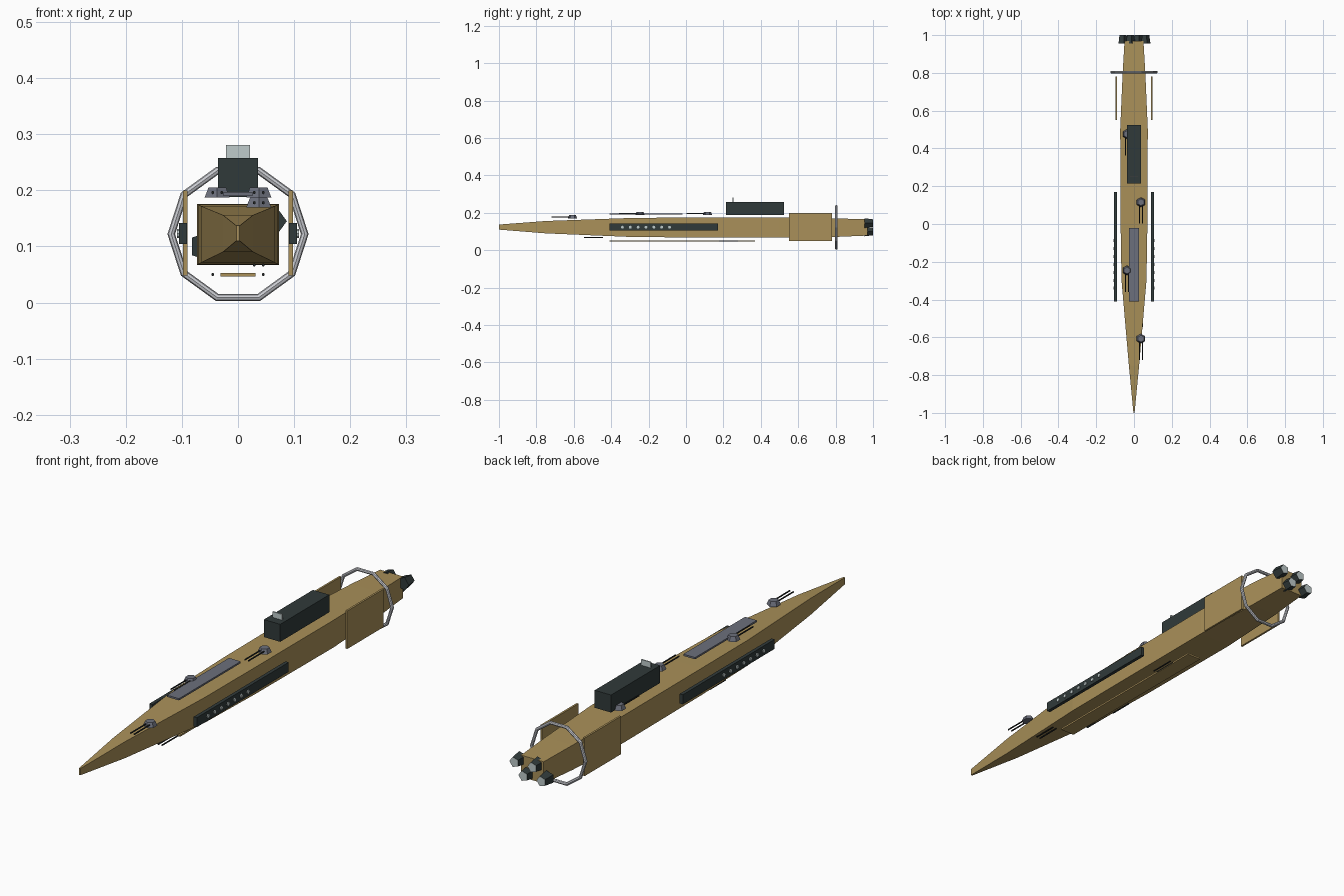
import bpy, bmesh, math
from mathutils import Matrix

cube = bpy.data.objects.get("Cube")
if cube:
    bpy.data.objects.remove(cube, do_unlink=True)


def material(name, rgb):
    m = bpy.data.materials.new(name)
    m.use_nodes = True
    m.diffuse_color = (*rgb, 1)
    bsdf = next(n for n in m.node_tree.nodes if n.type == 'BSDF_PRINCIPLED')
    bsdf.inputs["Base Color"].default_value = (*rgb, 1)
    return m


TAN = material("tan hull", (0.40, 0.28, 0.10))
DARK = material("dark slate", (0.03, 0.042, 0.042))
GREY = material("gunmetal grey", (0.15, 0.16, 0.20))
LIGHT = material("light metal", (0.60, 0.61, 0.65))
PALE = material("pale glow", (0.52, 0.60, 0.60))
BLACK = material("barrel black", (0.015, 0.018, 0.018))


def finish(name, bm, *mats):
    bmesh.ops.recalc_face_normals(bm, faces=bm.faces)
    mesh = bpy.data.meshes.new(name)
    bm.to_mesh(mesh)
    bm.free()
    for m in mats:
        mesh.materials.append(m)
    ob = bpy.data.objects.new(name, mesh)
    bpy.context.collection.objects.link(ob)
    return ob


def box(name, x, y, z, mat):
    """Box from (low, high) extents on each axis."""
    bm = bmesh.new()
    size = [b - a for a, b in (x, y, z)]
    mid = [(a + b) / 2 for a, b in (x, y, z)]
    bmesh.ops.create_cube(bm, size=1, matrix=Matrix.Translation(mid) @ Matrix.Diagonal((*size, 1)))
    return finish(name, bm, mat)


def cone(bm, centre, r1, r2, depth, sides, rot=Matrix()):
    bmesh.ops.create_cone(bm, cap_ends=True, segments=sides, radius1=r1, radius2=r2,
                          depth=depth, matrix=Matrix.Translation(centre) @ rot)


BACKWARD = Matrix.Rotation(-math.pi / 2, 4, 'X')    # cone axis along +y

# Tapered hull lofted through rectangular sections: y, half width, bottom, top
sections = [(-1, .003, .11, .137), (-.75, .027, .09, .156), (-.3, .066, .071, .172),
            (0, .071, .068, .175), (.5, .073, .067, .176), (.8, .06, .071, .17),
            (.97, .05, .078, .165)]
bm = bmesh.new()
rings = [[bm.verts.new((sx * w, y, z)) for sx, z in ((-1, lo), (1, lo), (1, hi), (-1, hi))]
         for y, w, lo, hi in sections]
for a, b in zip(rings, rings[1:]):
    for i in range(4):
        j = (i + 1) % 4
        bm.faces.new((a[i], a[j], b[j], b[i]))
bm.faces.new(rings[0])
bm.faces.new(rings[-1])
finish("hull", bm, TAN)

# Bridge, its sensor panel, and the deck and keel plates
box("bridge", (-.036, .036), (.215, .525), (.188, .258), DARK)
box("sensor_panel", (-.021, .021), (.248, .253), (.258, .281), PALE)
box("deck_plate", (-.026, .026), (-.41, -.02), (.19, .197), GREY)
box("keel_plate", (-.031, .031), (-.41, .37), (.046, .053), TAN)

# Side armour, broadside ports and stern shields
for side, s in (("left", 1), ("right", -1)):
    box(side + "_broadside", sorted((s * .091, s * .105)), (-.41, .17), (.104, .142), DARK)
    box(side + "_stern_shield", sorted((s * .09, s * .098)), (.55, .78), (.048, .2), TAN)
    bm = bmesh.new()
    for i in range(7):
        cone(bm, (s * .105, -.34 + i * .042, .123), .008, .008, .008, 8,
             Matrix.Rotation(math.pi / 2, 4, 'Y'))
    finish(side + "_ports", bm, PALE)


def barrels(name, x, y, z):
    bm = bmesh.new()
    for dx in (-.008, .008):
        cone(bm, (x + dx, y, z), .003, .003, .1, 6, BACKWARD)
    finish(name, bm, BLACK)


# Deck turrets with twin barrels, alternating sides
for i, (x, z) in enumerate(((.037, .178), (-.037, .196), (.037, .196), (-.037, .196))):
    y = -.607 + i * .361
    bm = bmesh.new()
    cone(bm, (x, y, z), .026, .018, .018, 6)
    finish(f"deck_turret_{i + 1}", bm, GREY)
    barrels(f"deck_barrels_{i + 1}", x, y - .063, z)

# Twin barrels under the keel
for i, (x, z) in enumerate(((.037, .067), (-.037, .05), (.037, .05))):
    barrels(f"keel_barrels_{i + 1}", x, -.495 + i * .361, z)

# Ten-sided ring around the stern
bm = bmesh.new()
loops = []
for i in range(10):
    a = i * math.tau / 10
    loop = []
    for j in range(8):
        b = j * math.tau / 8
        r = .119 + .0068 * math.cos(b)
        loop.append(bm.verts.new((r * math.cos(a), .804 + .0068 * math.sin(b),
                                  .122 + r * math.sin(a))))
    loops.append(loop)
for i in range(10):
    a, b = loops[i], loops[(i + 1) % 10]
    for j in range(8):
        k = (j + 1) % 8
        bm.faces.new((a[j], a[k], b[k], b[j]))
finish("stern_ring", bm, LIGHT)

# Staggered five-sided engines with pale exhaust faces
for i in range(4):
    bm = bmesh.new()
    x, z = .06 - i * .04, (.145, .1)[i % 2]
    # local x stays along world x, so one corner points to the left
    cone(bm, (0, 0, 0), .027, .021, .045, 5)
    tip = max(bm.verts, key=lambda v: v.co.x)
    turn = Matrix.Rotation(-math.atan2(tip.co.y, tip.co.x), 4, 'Z')
    bm.transform(Matrix.Translation((x, .9775, z)) @ BACKWARD @ turn)
    bm.normal_update()
    for f in bm.faces:
        f.material_index = int(f.normal.y > .9)
    finish(f"engine_{i + 1}", bm, DARK, PALE)
